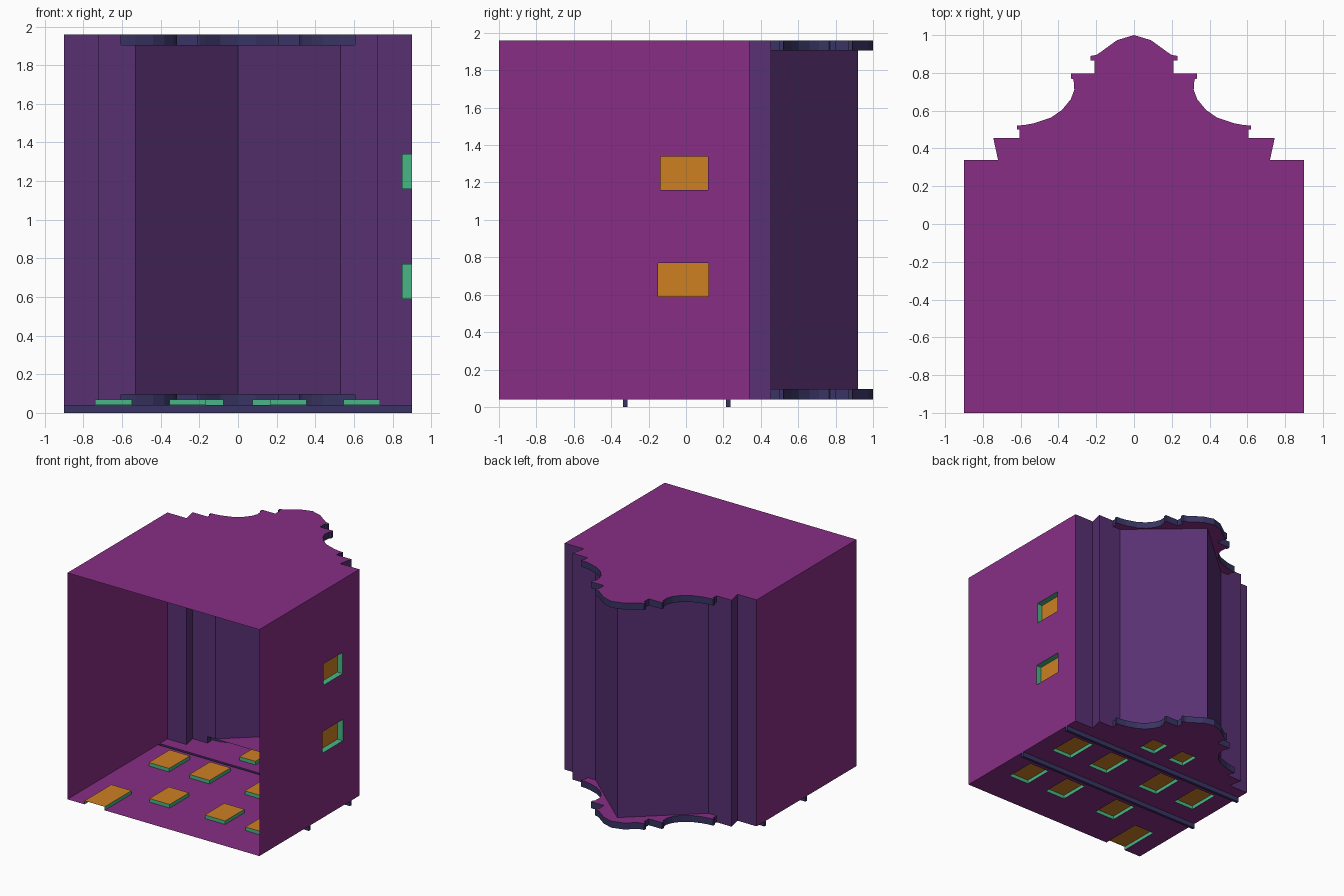
import bpy, bmesh
from mathutils import Vector
from mathutils.geometry import tessellate_polygon

if "Cube" in bpy.data.objects:
    bpy.data.objects.remove(bpy.data.objects["Cube"])

Z0, Z1, T = 0.04, 1.96, 0.055          # facade plane, rear plane, gable thickness
W, EAVE, STEP = 0.9, 0.34, 0.455
BAR = 0.012                            # half width of the ledges


def mat(name, c):
    m = bpy.data.materials.new(name)
    m.diffuse_color = (*c, 1)
    m.use_nodes = True
    m.node_tree.nodes["Principled BSDF"].inputs["Base Color"].default_value = m.diffuse_color
    return m


MAGENTA = mat("magenta wall", (0.245, 0.027, 0.235))
PURPLE = mat("purple roof", (0.098, 0.030, 0.170))
NAVY = mat("navy trim", (0.040, 0.034, 0.125))
ORANGE = mat("orange pane", (0.61, 0.215, 0.016))
GREEN = mat("green reveal", (0.065, 0.47, 0.24))


def make(name, faces, *mats):
    """faces: list of (points, material index)"""
    bm = bmesh.new()
    for pts, mi in faces:
        f = bm.faces.new([bm.verts.new(p) for p in pts])
        f.material_index = mi
    bmesh.ops.remove_doubles(bm, verts=bm.verts, dist=1e-5)
    me = bpy.data.meshes.new(name)
    bm.to_mesh(me)
    bm.free()
    for m in mats:
        me.materials.append(m)
    ob = bpy.data.objects.new(name, me)
    bpy.context.collection.objects.link(ob)
    return ob


def sheet(outline, holes, place, normal):
    """Flat sheet with holes; place maps 2D points to 3D."""
    loops = [[Vector((*p, 0)) for p in l] for l in [outline] + holes]
    flat = [p for l in loops for p in l]
    out = []
    for tri in tessellate_polygon(loops):
        pts = [Vector(place(flat[i].x, flat[i].y)) for i in tri]
        n = (pts[1] - pts[0]).cross(pts[2] - pts[0])
        if n.length < 1e-9:
            continue
        out.append((pts if n.dot(Vector(normal)) > 0 else pts[::-1], 0))
    return out


def strip(path, za, zb):
    """Walls along a counter-clockwise path, facing outwards."""
    return [([(*p, za), (*q, za), (*q, zb), (*p, zb)], 0) for p, q in zip(path, path[1:])]


def rect(cx, cy, w, h):
    return [(cx - w/2, cy - h/2), (cx + w/2, cy - h/2), (cx + w/2, cy + h/2), (cx - w/2, cy + h/2)]


def recess(name, r, front, back, skip=()):
    """Orange pane set back behind green reveals."""
    faces = [([back(*p) for p in r], 0)]
    for i in range(4):
        if i not in skip:
            p, q = r[i], r[(i + 1) % 4]
            faces.append(([front(*p), front(*q), back(*q), back(*p)], 1))
    ob = make(name, faces, ORANGE, GREEN)
    ob.data.flip_normals()


def mirrored(half):
    return half + [(-x, y) for x, y in reversed(half) if x > 0]


# Right half of the outline: stepped shoulder, then curved gable
shoulder = [(W, EAVE), (0.72, EAVE), (0.745, STEP), (0.605, STEP)]
gable = [(0.605, STEP), (0.605, 0.5), (0.62, 0.5), (0.62, 0.521), (0.58, 0.524), (0.53, 0.533),
         (0.44, 0.563), (0.38, 0.605), (0.335, 0.66), (0.316, 0.71), (0.32, 0.765), (0.333, 0.77),
         (0.333, 0.798), (0.21, 0.798), (0.21, 0.865), (0.23, 0.865), (0.23, 0.89), (0.20, 0.895),
         (0.17, 0.915), (0.09, 0.973), (0, 1.0)]
crown = mirrored(shoulder[:-1] + gable)
gable_full = mirrored(gable)

# Facade with window holes, split by the upper ledge
Y_LEDGE = 0.225
low = [rect(x, -0.55, 0.19, 0.26) for x in (0.64, 0.26, -0.26)]
mid = [rect(x, -0.005, 0.19, 0.28) for x in (0.64, 0.26, -0.26, -0.64)]
top = [rect(x, 0.425, 0.15, 0.17) for x in (0.15, -0.15)]
DX0, DX1, DY = -0.74, -0.55, -0.64
on_front = lambda x, y: (x, y, Z0)
in_front = lambda x, y: (x, y, 0.07)
ya, yb = Y_LEDGE - BAR, Y_LEDGE + BAR
lower = [(-W, -1), (DX0, -1), (DX0, DY), (DX1, DY), (DX1, -1), (W, -1), (W, ya), (-W, ya)]
upper = [(-W, yb), (W, yb)] + crown
make("facade", sheet(lower, low + mid, on_front, (0, 0, -1))
     + sheet(upper, top, on_front, (0, 0, -1)), MAGENTA)
for i, r in enumerate(low + mid + top):
    recess(f"facade_window_{i}", r, on_front, in_front)
recess("door", [(DX0, -1), (DX1, -1), (DX1, DY), (DX0, DY)], on_front, in_front, skip=(0,))

# Rear wall
make("rear_wall", sheet([(-W, -1), (W, -1)] + crown, [], lambda x, y: (x, y, Z1), (0, 0, 1)), MAGENTA)

# Side walls, the right one with two windows
side = [(-1, Z0), (EAVE, Z0), (EAVE, Z1), (-1, Z1)]
holes = [rect(-0.015, 0.68, 0.27, 0.18), rect(-0.01, 1.25, 0.255, 0.18)]
make("right_wall", sheet(side, holes, lambda y, z: (W, y, z), (1, 0, 0)), MAGENTA)
make("left_wall", sheet(side, [], lambda y, z: (-W, y, z), (-1, 0, 0)), MAGENTA)
for i, r in enumerate(holes):
    ob = recess(f"side_window_{i}", r, lambda y, z: (W, y, z), lambda y, z: (W - 0.05, y, z))
    bpy.data.objects[f"side_window_{i}"].data.flip_normals()

# Shoulders and pitched roof
left = [(-x, y) for x, y in reversed(shoulder)]
make("roof_shoulders", strip(shoulder, Z0, Z1) + strip(left, Z0, Z1), PURPLE)
make("roof", strip([(0.605, STEP), (0.53, STEP), (0, 0.92), (-0.53, STEP), (-0.605, STEP)],
                   Z0 + T, Z1 - T), PURPLE)

# Gable rims and their inner faces
for name, a, b, zi, n in (("front", Z0, Z0 + T, Z0 + T, 1), ("rear", Z1 - T, Z1, Z1 - T, -1)):
    make(name + "_gable_rim", strip(gable_full, a, b), NAVY)
    make(name + "_gable_back", sheet(gable_full, [], lambda x, y: (x, y, zi), (0, 0, n)), MAGENTA)

# Ledges across the facade, open towards the inside
for name, y in (("upper_ledge", Y_LEDGE), ("lower_ledge", -0.325)):
    r = rect(0, y, 2 * W, 2 * BAR)
    make(name, strip(r + r[:1], 0, Z0) + [([(*p, 0) for p in reversed(r)], 0)], NAVY)
